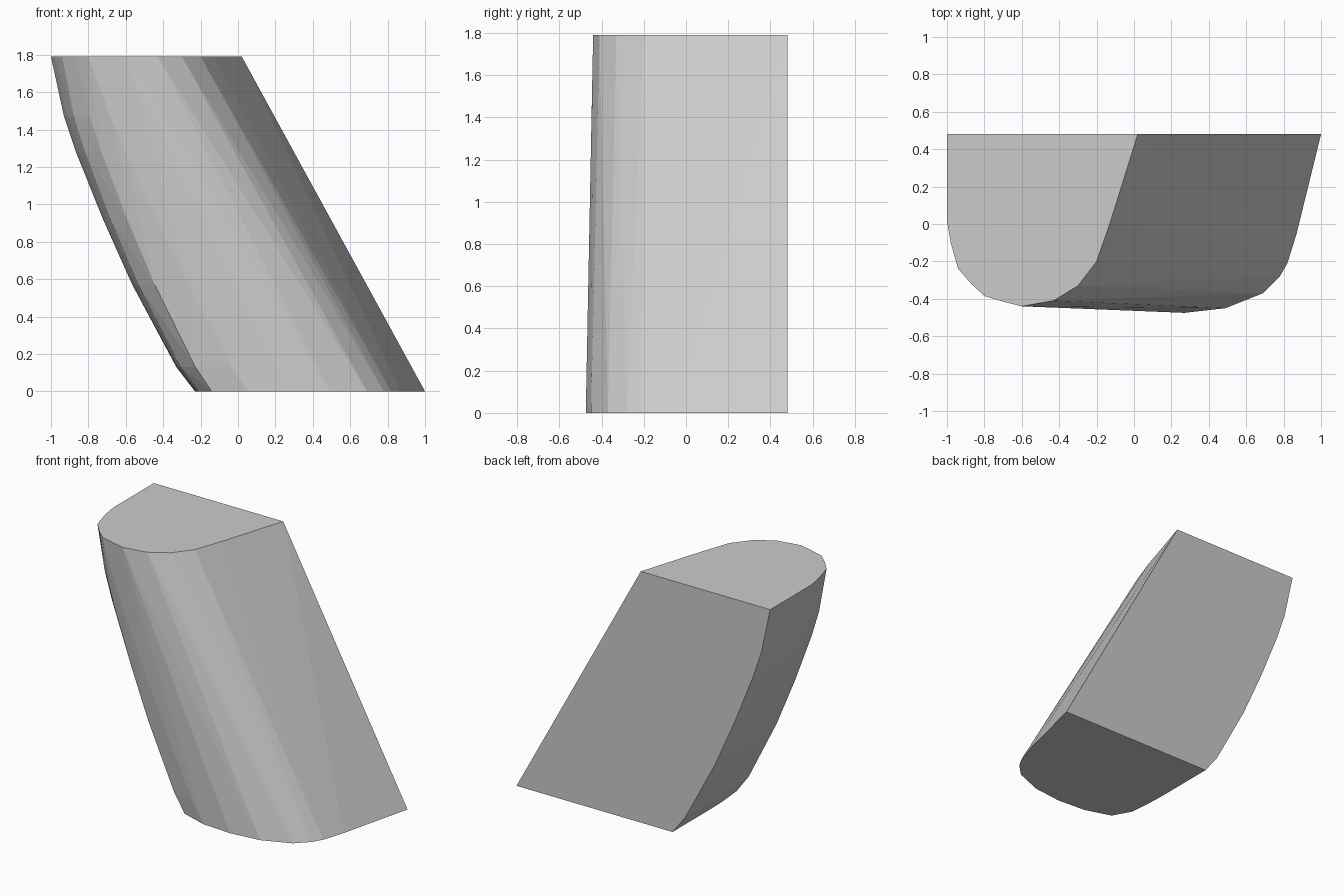
import bpy
import bmesh

cube = bpy.data.objects.get("Cube")
if cube:
    bpy.data.objects.remove(cube, do_unlink=True)

HEIGHT = 1.79

# Matching points round the D-shaped ends: top x, top y, base x, base y, side bulge
outline = [
    (-1.00, 0.48, -0.23, 0.48, 1),
    (-1.00, 0.02, -0.23, 0.00, 1),
    (-0.98, -0.10, -0.225, -0.12, 1),
    (-0.94, -0.24, -0.21, -0.27, 1),
    (-0.87, -0.32, -0.14, -0.40, 0.8),
    (-0.80, -0.385, 0.05, -0.46, 0.5),
    (-0.70, -0.415, 0.27, -0.475, 0.1),
    (-0.60, -0.44, 0.49, -0.45, 0),
    (-0.43, -0.41, 0.69, -0.37, 0),
    (-0.30, -0.33, 0.78, -0.28, 0),
    (-0.20, -0.20, 0.82, -0.21, 0),
    (-0.13, 0.00, 0.87, -0.05, 0),
    (0.02, 0.48, 1.00, 0.48, 0),
]
# Height and outward bulge of each section
sections = [(0, 0), (0.13, 0.044), (0.57, 0.09), (0.92, 0.096),
            (1.28, 0.086), (1.47, 0.068), (HEIGHT, 0)]

# Slanted block: convex skin over all the sections
bm = bmesh.new()
for z, bulge in sections:
    t = z / HEIGHT
    for tx, ty, bx, by, weight in outline:
        x = bx + (tx - bx) * t - bulge * weight
        bm.verts.new((x, by + (ty - by) * t, z))
hull = bmesh.ops.convex_hull(bm, input=bm.verts[:])
spare = {v for v in hull["geom_interior"] + hull["geom_unused"]
         if isinstance(v, bmesh.types.BMVert) and not v.link_faces}
bmesh.ops.delete(bm, geom=list(spare), context="VERTS")
bmesh.ops.dissolve_limit(bm, angle_limit=0.005, verts=bm.verts[:], edges=bm.edges[:])
bmesh.ops.recalc_face_normals(bm, faces=bm.faces[:])

mesh = bpy.data.meshes.new("slanted_block")
bm.to_mesh(mesh)
bm.free()
block = bpy.data.objects.new("slanted_block", mesh)
bpy.context.collection.objects.link(block)

# Plain grey
grey = bpy.data.materials.new("light_grey")
grey.use_nodes = True
colour = (0.6, 0.6, 0.6, 1)
grey.diffuse_color = colour
grey.node_tree.nodes["Principled BSDF"].inputs["Base Color"].default_value = colour
mesh.materials.append(grey)
